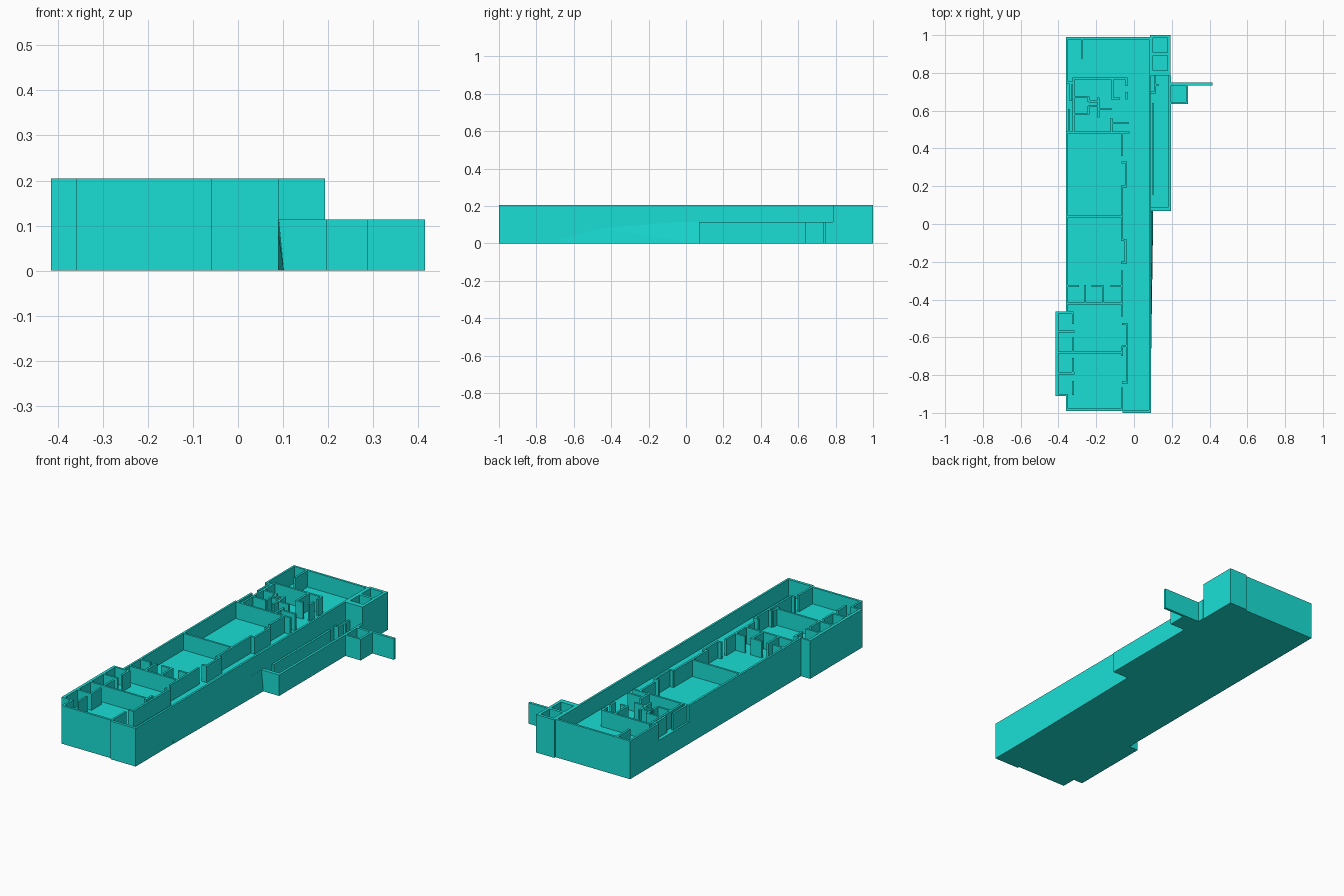
import bpy, bmesh

FLOOR, TOP = 0.113, 0.205      # upper floor level, wall tops
T = 0.011                      # partition thickness

mat = bpy.data.materials.new("turquoise")
mat.diffuse_color = (0.01, 0.74, 0.67, 1)


def finish(name, bm):
    bmesh.ops.recalc_face_normals(bm, faces=bm.faces)
    me = bpy.data.meshes.new(name)
    bm.to_mesh(me)
    bm.free()
    me.materials.append(mat)
    ob = bpy.data.objects.new(name, me)
    bpy.context.collection.objects.link(ob)
    return ob


def prism(name, outline, z0, z1):
    """Extrude a plan outline upward."""
    bm = bmesh.new()
    face = bm.faces.new([bm.verts.new((x, y, z0)) for x, y in outline])
    ext = bmesh.ops.extrude_face_region(bm, geom=[face])["geom"]
    bmesh.ops.translate(bm, vec=(0, 0, z1 - z0),
                        verts=[v for v in ext if isinstance(v, bmesh.types.BMVert)])
    return finish(name, bm)


def blocks(name, rects, z0, z1):
    """One object made of box walls given as plan rectangles."""
    bm = bmesh.new()
    for x0, x1, y0, y1 in rects:
        vs = bmesh.ops.create_cube(bm, size=1)["verts"]
        bmesh.ops.scale(bm, vec=(x1 - x0, y1 - y0, z1 - z0), verts=vs)
        bmesh.ops.translate(bm, vec=((x0 + x1) / 2, (y0 + y1) / 2, (z0 + z1) / 2), verts=vs)
    return finish(name, bm)


def across(y, x0, x1):
    return (x0, x1, y - T / 2, y + T / 2)


def along(x, y0, y1):
    return (x - T / 2, x + T / 2, y0, y1)


def bay(x, y0, y1):
    """Shallow doorway niche beside the corridor."""
    return [along(x, y0, y1), across(y0, x - 0.025, x + T / 2), across(y1, x - 0.025, x + T / 2)]


# Ground storey, closed by the upper floor
prism("ground_storey", [(-0.36, -0.99), (-0.06, -0.99), (-0.06, -1), (0.09, -1), (0.09, 0.99),
                        (-0.36, 0.99), (-0.36, -0.465), (-0.415, -0.465), (-0.415, -0.91),
                        (-0.36, -0.91)], 0, FLOOR + 0.003)

# Outer walls of the upper storey, with an open balcony on the left
blocks("upper_outer_walls", [
    (0.079, 0.09, -1, 0.99), (-0.06, 0.09, -1, -0.985), (-0.36, -0.06, -0.99, -0.978),
    (-0.36, 0.09, 0.978, 0.99), (-0.36, -0.349, -0.99, -0.91), (-0.36, -0.349, -0.465, 0.49),
    (-0.36, -0.349, 0.745, 0.99), (-0.415, -0.399, -0.91, -0.465),
    across(-0.905, -0.415, -0.35), across(-0.47, -0.415, -0.32),
    across(0.485, -0.36, -0.025), across(0.748, -0.36, -0.325)], FLOOR, TOP)

# Corridor partitions and niches
corridor = [along(-0.064, a, b) for a, b in
            [(0.36, 0.485), (-0.08, 0.2), (-0.49, -0.245), (-0.985, -0.865), (-0.7, -0.645)]]
for x, y0, y1 in [(-0.042, 0.2, 0.325), (-0.045, -0.205, -0.085),
                  (-0.038, -0.645, -0.53), (-0.038, -0.84, -0.645)]:
    corridor += bay(x, y0, y1)
blocks("corridor_walls", corridor, FLOOR, TOP)

# Large room dividers and the row of small cubicles
rooms = [across(0.04, -0.355, -0.065), across(-0.42, -0.355, -0.065),
         across(-0.68, -0.4, -0.065), along(-0.275, 0.875, 0.985),
         along(-0.26, -0.42, -0.325), along(-0.165, -0.42, -0.325)]
rooms += [across(-0.328, a, b) for a, b in
          [(-0.355, -0.29), (-0.265, -0.255), (-0.225, -0.16), (-0.125, -0.065)]]
blocks("room_dividers", rooms, FLOOR, TOP)

# Closets in the left bump-out
closets = [along(-0.322, a, b) for a, b in
           [(-0.53, -0.465), (-0.675, -0.6), (-0.79, -0.71), (-0.905, -0.83)]]
closets += [across(y, -0.4, -0.316) for y in (-0.57, -0.79)]
blocks("closet_walls", closets, FLOOR, TOP)

# Cluster of service rooms near the back
blocks("service_rooms", [
    across(0.77, -0.325, -0.035), along(-0.32, 0.49, 0.77), along(-0.04, 0.73, 0.77),
    along(-0.04, 0.66, 0.7), along(-0.115, 0.66, 0.77), across(0.665, -0.12, -0.075),
    across(0.672, -0.32, -0.24), along(-0.24, 0.645, 0.675), across(0.65, -0.24, -0.185),
    along(-0.187, 0.565, 0.67), across(0.608, -0.185, -0.12), across(0.625, -0.24, -0.19),
    across(0.583, -0.32, -0.24), along(-0.24, 0.58, 0.625), along(-0.12, 0.49, 0.56),
    across(0.535, -0.12, -0.03), along(-0.345, 0.485, 0.61), along(-0.335, 0.65, 0.745)], FLOOR, TOP)

# Back tower with two open shafts
blocks("shaft_tower", [
    (0.085, 0.1, 0.785, 1), (0.177, 0.193, 0.785, 1), (0.1, 0.177, 0.984, 1),
    (0.1, 0.177, 0.892, 0.908), (0.1, 0.177, 0.785, 0.813)], 0, TOP)
blocks("tower_floor", [(0.09, 0.19, 0.79, 0.995)], 0, 0.006)

# Open single-storey annex on the right
blocks("annex_floor", [(0.09, 0.19, 0.075, 0.785), (0.19, 0.28, 0.64, 0.74)], 0, 0.006)
blocks("annex_walls", [
    (0.183, 0.196, 0.07, 0.785), (0.09, 0.19, 0.07, 0.09), along(0.1, 0.155, 0.64),
    along(0.112, 0.69, 0.785), across(0.735, 0.112, 0.13), across(0.695, 0.09, 0.112)], 0, FLOOR)

# Porch with its projecting screen wall
blocks("porch_walls", [
    (0.275, 0.287, 0.635, 0.74), (0.19, 0.287, 0.635, 0.646), (0.19, 0.415, 0.734, 0.748)], 0, FLOOR)

# Thin sloped buttress at the foot of the right wall
bm = bmesh.new()
for co in [(0.085, -0.68, 0), (0.085, 0.075, 0), (0.102, 0.075, 0), (0.091, -0.68, 0),
           (0.085, 0.075, FLOOR), (0.091, 0.075, FLOOR), (0.085, -0.68, FLOOR)]:
    bm.verts.new(co)
bmesh.ops.convex_hull(bm, input=bm.verts)
finish("sloped_buttress", bm)
